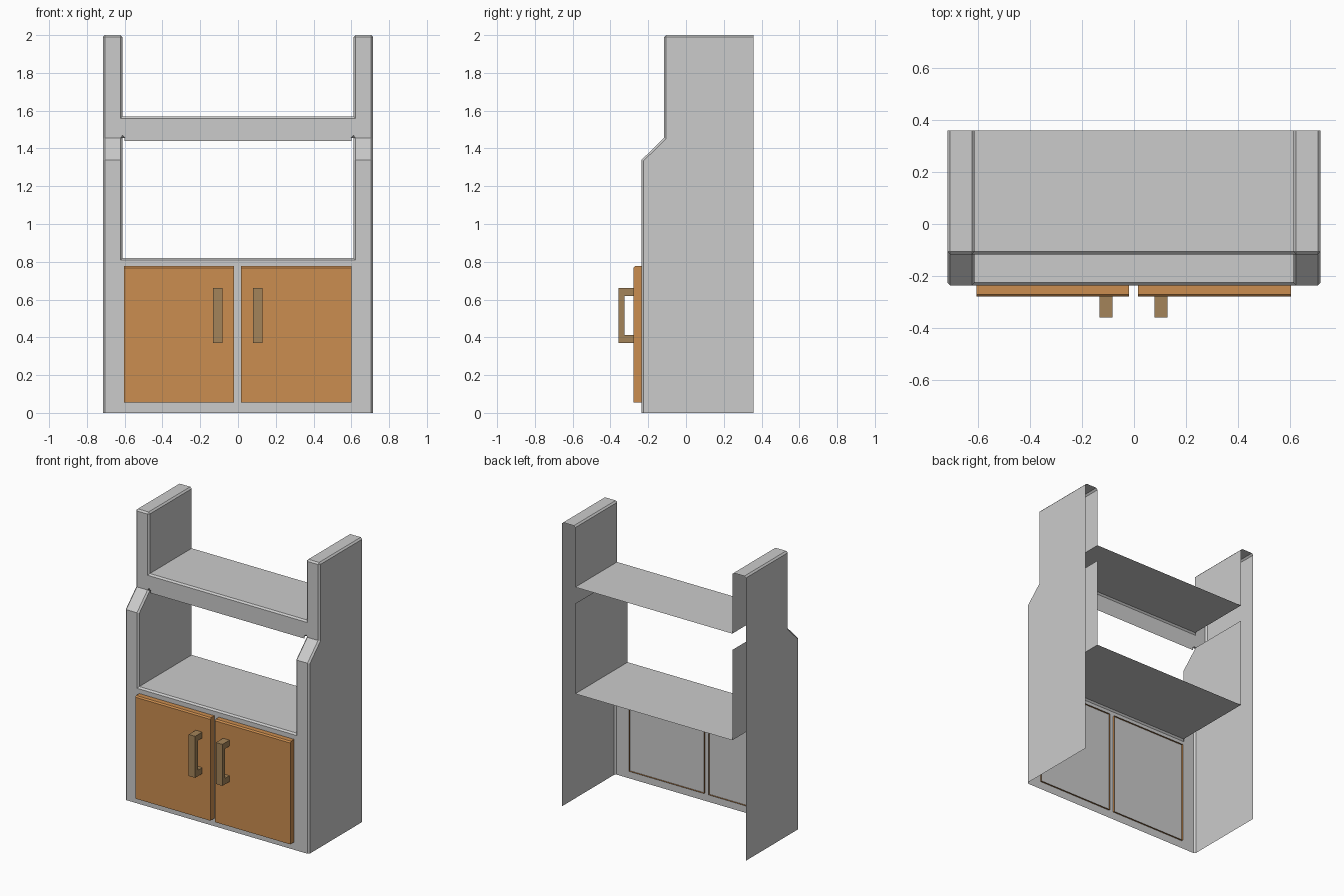
import bpy, bmesh

if "Cube" in bpy.data.objects:
    bpy.data.objects.remove(bpy.data.objects["Cube"])

X_OUT, X_IN, Y_BACK, Y_FRONT, Y_UP = 0.716, 0.611, 0.358, -0.235, -0.117
COUNTER, SLOPE_LOW, SLOPE_TOP, SHELF, TOP = 0.82, 1.34, 1.455, 1.57, 2.0


def material(name, color):
    m = bpy.data.materials.new(name)
    m.diffuse_color = (*color, 1)
    m.use_nodes = True
    m.node_tree.nodes["Principled BSDF"].inputs["Base Color"].default_value = m.diffuse_color
    return m


def finish(name, bm, mat=None):
    me = bpy.data.meshes.new(name)
    bm.to_mesh(me)
    bm.free()
    ob = bpy.data.objects.new(name, me)
    bpy.context.collection.objects.link(ob)
    if mat:
        me.materials.append(mat)
    return ob


def box(bm, x0, x1, y0, y1, z0, z1):
    vs = bmesh.ops.create_cube(bm, size=1)["verts"]
    for v in vs:
        v.co = (x1 if v.co.x > 0 else x0, y1 if v.co.y > 0 else y0, z1 if v.co.z > 0 else z0)


# Cabinet shell, open at the back and underneath
bm = bmesh.new()


def face(pts):
    return bm.faces.new([bm.verts.new(p) for p in pts])


front = [(Y_FRONT, 0), (Y_FRONT, COUNTER), (Y_FRONT, SLOPE_LOW),
         (Y_UP, SLOPE_TOP), (Y_UP, SHELF), (Y_UP, TOP)]


def strip(x0, x1, a, b):
    face([(x0, *a), (x1, *a), (x1, *b), (x0, *b)])


def wall(x, profile):
    pts = profile + [(Y_BACK, profile[-1][1]), (Y_BACK, profile[0][1])]
    face([(x, y, z) for y, z in pts])


for s in (-1, 1):
    for a, b in zip(front, front[1:]):
        strip(s * X_IN, s * X_OUT, a, b)              # post fronts
    strip(s * X_IN, s * X_OUT, front[5], (Y_BACK, TOP))  # post top
    wall(s * X_OUT, front)                            # outer side
    wall(s * X_IN, front[1:4])                        # inner side above counter
    wall(s * X_IN, front[4:])                         # inner side above shelf
strip(-X_IN, X_IN, front[0], front[1])                # base front
strip(-X_IN, X_IN, front[1], (Y_BACK, COUNTER))       # counter
strip(-X_IN, X_IN, front[3], front[4])                # shelf front
strip(-X_IN, X_IN, front[4], (Y_BACK, SHELF))         # shelf top
bmesh.ops.remove_doubles(bm, verts=bm.verts, dist=1e-4)
bmesh.ops.recalc_face_normals(bm, faces=bm.faces)
bm.normal_update()
base = next(f for f in bm.faces if abs(f.calc_center_median().x) < 0.01 and abs(f.normal.y) > 0.9)
if base.normal.y > 0:
    bmesh.ops.reverse_faces(bm, faces=bm.faces)
    bm.normal_update()
# Narrow chamfer on the outward corners
edges = [e for e in bm.edges if len(e.link_faces) == 2 and e.is_convex and e.calc_face_angle() > 1.2]
bmesh.ops.bevel(bm, geom=edges, offset=0.011, segments=1, affect='EDGES')
# Lower lip of the shelf front
strip(-X_IN + 0.011, X_IN - 0.011, (Y_UP, 1.44), (Y_UP, SLOPE_TOP))
finish("cabinet_body", bm)

# Doors with open backs and handles
wood = material("door_wood", (0.6, 0.27, 0.08))
brass = material("handle_brown", (0.37, 0.23, 0.1))
for side, x0, x1, h in (("left", -0.604, -0.02, -0.108), ("right", 0.016, 0.602, 0.104)):
    bm = bmesh.new()
    box(bm, x0, x1, -0.279, -0.224, 0.055, 0.777)
    bm.normal_update()
    bmesh.ops.delete(bm, geom=[f for f in bm.faces if f.normal.y > 0.9], context='FACES_ONLY')
    top = [e for e in bm.edges if all(v.co.z > 0.7 and v.co.y < -0.25 for v in e.verts)]
    bmesh.ops.bevel(bm, geom=top, offset=0.009, segments=1, affect='EDGES')
    finish(side + "_door", bm, wood)

    # Bracket-shaped handle extruded across its width
    bm = bmesh.new()
    prof = [(-0.279, 0.37), (-0.358, 0.37), (-0.358, 0.662), (-0.279, 0.662),
            (-0.279, 0.62), (-0.326, 0.62), (-0.326, 0.412), (-0.279, 0.412)]
    f = face([(h - 0.025, y, z) for y, z in prof])
    new = bmesh.ops.extrude_face_region(bm, geom=[f])["geom"]
    bmesh.ops.translate(bm, vec=(0.05, 0, 0), verts=[g for g in new if isinstance(g, bmesh.types.BMVert)])
    bmesh.ops.recalc_face_normals(bm, faces=bm.faces)
    finish(side + "_handle", bm, brass)
